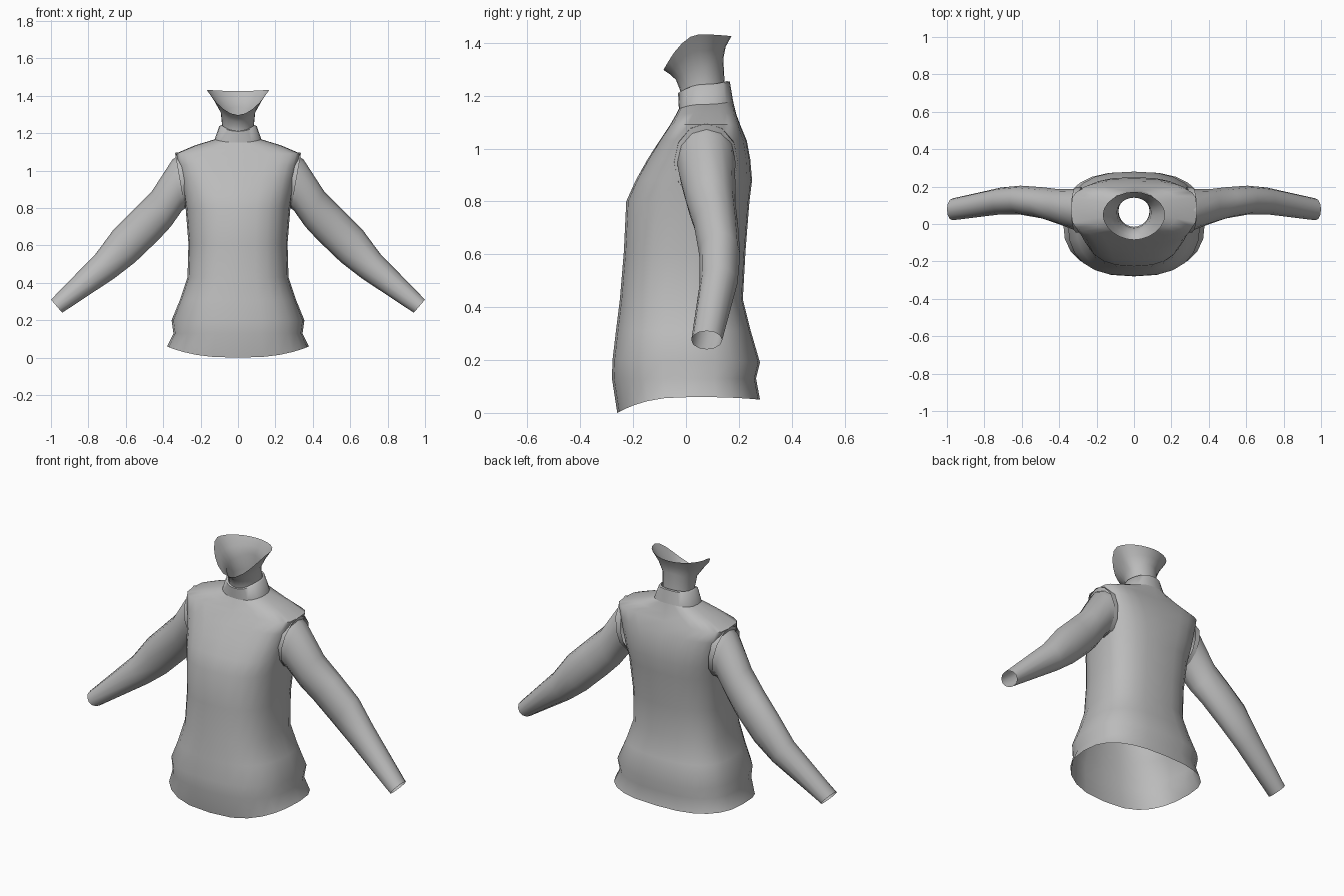
import bpy, bmesh, math
from mathutils import Vector

cube = bpy.data.objects.get("Cube")
if cube:
    bpy.data.objects.remove(cube, do_unlink=True)

GREY = (0.5, 0.5, 0.5, 1.0)
fabric = bpy.data.materials.new("grey_fabric")
fabric.use_nodes = True
fabric.diffuse_color = GREY
bsdf = fabric.node_tree.nodes["Principled BSDF"]
bsdf.inputs["Base Color"].default_value = GREY
bsdf.inputs["Roughness"].default_value = 0.8


def power(v, e):
    return math.copysign(abs(v) ** e, v)


def body_ring(half, front, mid, back, z_front, z_side, z_back, roundness=2.6, count=24):
    """Rounded, roughly level ring with its own front, side and back heights."""
    ring = []
    for i in range(count):
        t = math.tau * i / count
        c, s = math.cos(t), math.sin(t)
        depth = back - mid if s > 0 else mid - front
        z_end = z_back if s > 0 else z_front
        ring.append(Vector((half * power(c, 2 / roundness),
                            mid + depth * power(s, 2 / roundness),
                            z_side + (z_end - z_side) * s * s)))
    return ring


def sleeve_ring(side, top, bottom, front, back, count=12):
    """Tilted oval spanning a top and a bottom point in the x-z plane."""
    ring = []
    for i in range(count):
        t = math.tau * i / count
        k = (1 + math.cos(t)) / 2
        ring.append(Vector((side * (bottom[0] + (top[0] - bottom[0]) * k),
                            (front + back) / 2 + (back - front) / 2 * math.sin(t),
                            bottom[1] + (top[1] - bottom[1]) * k)))
    return ring


def loft(name, rings, opening=None):
    """Skin open rings into a tube; opening is a rule for faces to cut out."""
    bm = bmesh.new()
    loops = [[bm.verts.new(p) for p in ring] for ring in rings]
    n = len(loops[0])
    for a, b in zip(loops, loops[1:]):
        for i in range(n):
            j = (i + 1) % n
            bm.faces.new((a[i], a[j], b[j], b[i]))
    bmesh.ops.recalc_face_normals(bm, faces=bm.faces)
    if opening:
        cut = [f for f in bm.faces if all(opening(v.co) for v in f.verts)]
        bmesh.ops.delete(bm, geom=cut, context='FACES')
    mesh = bpy.data.meshes.new(name)
    bm.to_mesh(mesh)
    bm.free()
    mesh.materials.append(fabric)
    obj = bpy.data.objects.new(name, mesh)
    bpy.context.collection.objects.link(obj)
    bpy.ops.object.select_all(action='DESELECT')
    obj.select_set(True)
    bpy.context.view_layer.objects.active = obj
    bpy.ops.object.shade_smooth_by_angle(angle=math.radians(60))
    return obj


# Sleeveless body: hem, waist, chest, shoulders
body = [
    body_ring(0.38, -0.26, 0.02, 0.28, 0.00, 0.06, 0.05),
    body_ring(0.345, -0.28, 0.02, 0.265, 0.13, 0.13, 0.13),
    body_ring(0.355, -0.278, 0.02, 0.28, 0.20, 0.20, 0.19),
    body_ring(0.31, -0.265, 0.02, 0.245, 0.31, 0.31, 0.31),
    body_ring(0.27, -0.25, 0.02, 0.215, 0.43, 0.43, 0.43),
    body_ring(0.265, -0.235, 0.03, 0.225, 0.61, 0.61, 0.61),
    body_ring(0.28, -0.226, 0.05, 0.24, 0.80, 0.80, 0.80),
    body_ring(0.293, -0.19, 0.06, 0.25, 0.88, 0.88, 0.88, 2.8),
    body_ring(0.307, -0.145, 0.07, 0.243, 0.96, 0.96, 0.96, 3.0),
    body_ring(0.321, -0.10, 0.07, 0.23, 1.03, 1.03, 1.03, 3.4),
    body_ring(0.335, -0.06, 0.08, 0.205, 1.09, 1.09, 1.09, 4.0),
    body_ring(0.23, -0.04, 0.08, 0.19, 1.125, 1.135, 1.13, 3.2),
    body_ring(0.125, -0.027, 0.07, 0.178, 1.15, 1.167, 1.18, 2.4),
]


def in_armhole(p):
    return abs(p.x) > 0.25 and 0 < p.y < 0.15 and 0.85 < p.z < 1.05


loft("vest_body", body, in_armhole)

# Stand-up collar with a folded inner edge
loft("collar", [
    body_ring(0.125, -0.027, 0.07, 0.178, 1.15, 1.167, 1.18, 2.4),
    body_ring(0.10, -0.03, 0.07, 0.166, 1.21, 1.238, 1.253, 2.2),
    body_ring(0.088, -0.022, 0.07, 0.155, 1.212, 1.243, 1.255, 2.2),
    body_ring(0.086, -0.018, 0.07, 0.15, 1.16, 1.18, 1.19, 2.2),
])

# Neck tube flaring to a rim that dips at the front
loft("neck", [
    body_ring(0.083, -0.015, 0.07, 0.146, 1.16, 1.17, 1.18, 2.0),
    body_ring(0.085, -0.022, 0.07, 0.146, 1.22, 1.24, 1.25, 2.0),
    body_ring(0.092, -0.038, 0.06, 0.141, 1.26, 1.31, 1.34, 2.0),
    body_ring(0.125, -0.06, 0.05, 0.15, 1.28, 1.37, 1.385, 2.0),
    body_ring(0.167, -0.085, 0.05, 0.172, 1.297, 1.432, 1.425, 1.9),
])

# Armhole edges and long tapering sleeves
for side, label in ((1, "left"), (-1, "right")):
    loft(label + "_armhole_edge", [
        sleeve_ring(side, (0.30, 1.10), (0.262, 0.80), -0.045, 0.197),
        sleeve_ring(side, (0.337, 1.095), (0.285, 0.80), -0.045, 0.197),
    ])
    loft(label + "_sleeve", [
        sleeve_ring(side, (0.31, 1.085), (0.27, 0.81), -0.033, 0.188),
        sleeve_ring(side, (0.35, 1.06), (0.30, 0.785), -0.03, 0.186),
        sleeve_ring(side, (0.46, 0.89), (0.36, 0.70), 0.002, 0.187),
        sleeve_ring(side, (0.56, 0.79), (0.425, 0.63), 0.03, 0.197),
        sleeve_ring(side, (0.665, 0.685), (0.55, 0.51), 0.05, 0.205),
        sleeve_ring(side, (0.76, 0.556), (0.66, 0.425), 0.052, 0.195),
        sleeve_ring(side, (1.0, 0.31), (0.94, 0.24), 0.02, 0.137),
    ])
